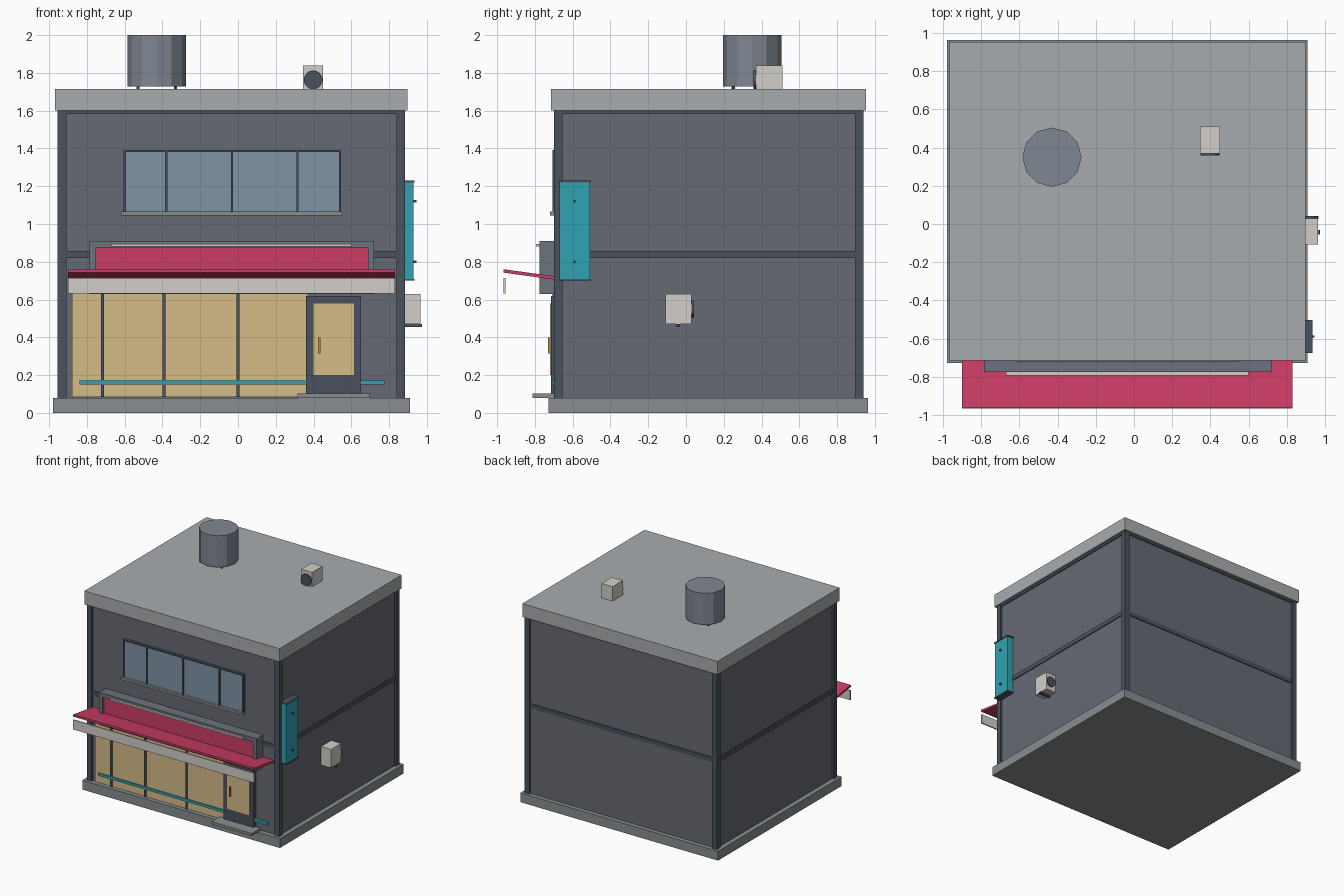
import bpy, bmesh, math
from mathutils import Vector, Matrix

if "Cube" in bpy.data.objects:
    bpy.data.objects.remove(bpy.data.objects["Cube"])


def material(name, hexa):
    srgb = [int(hexa[i:i + 2], 16) / 255 for i in (0, 2, 4)]
    m = bpy.data.materials.new(name)
    m.diffuse_color = [c / 12.92 if c < 0.04 else ((c + 0.055) / 1.055) ** 2.4 for c in srgb] + [1]
    m.use_nodes = True
    m.node_tree.nodes["Principled BSDF"].inputs["Base Color"].default_value = m.diffuse_color
    return m


WALL = material("wall_grey", "666A73")
DARK = material("dark_trim", "4A525D")
STONE = material("concrete", "888D90")
ROOF = material("roof_grey", "A9ACAF")
GLASS = material("blue_glass", "8094A5")
GLOW = material("warm_glass", "D6BC87")
PINK = material("pink", "CC3D66")
CREAM = material("cream", "D2CFC8")
TEAL = material("teal", "32A2B3")
STEEL = material("tank_steel", "808793")
BRASS = material("brass", "B58A45")
FRAME = material("sign_frame_grey", "6C737D")


def finish(name, bm, mat):
    me = bpy.data.meshes.new(name)
    bm.to_mesh(me)
    bm.free()
    me.materials.append(mat)
    ob = bpy.data.objects.new(name, me)
    bpy.context.collection.objects.link(ob)
    return ob


def box(name, x, y, z, mat):
    """Box from (min, max) ranges on each axis."""
    bm = bmesh.new()
    bmesh.ops.create_cube(bm, size=1)
    for v in bm.verts:
        v.co = Vector([(a + b) / 2 + c * (b - a) for (a, b), c in zip((x, y, z), v.co)])
    return finish(name, bm, mat)


def cyl(name, centre, r, depth, axis, n, mat):
    bm = bmesh.new()
    rot = Vector((0, 0, 1)).rotation_difference(Vector(axis)).to_matrix().to_4x4()
    bmesh.ops.create_cone(bm, cap_ends=True, segments=n, radius1=r, radius2=r,
                          depth=depth, matrix=Matrix.Translation(centre) @ rot)
    return finish(name, bm, mat)


# Main shell
X0, X1, Y0, Y1 = -0.955, 0.885, -0.70, 0.94
box("plinth", (-0.98, 0.91), (-0.727, 0.963), (0, 0.08), STONE)
box("walls", (X0 + 0.015, X1 - 0.015), (Y0 + 0.015, Y1 - 0.015), (0.07, 1.61), WALL)
box("roof_slab", (-0.968, 0.898), (-0.715, 0.953), (1.60, 1.715), ROOF)
for px in ((X0, X0 + 0.046), (X1 - 0.046, X1)):
    for py in ((Y0, Y0 + 0.046), (Y1 - 0.046, Y1)):
        box("corner_post", px, py, (0.08, 1.60), DARK)
for bz in ((0.82, 0.858), (1.583, 1.60)):
    box("floor_band", (X0 + 0.007, X1 - 0.007), (Y0 + 0.007, Y1 - 0.007), bz, DARK)

# Upper window
box("upper_window_glass", (-0.60, 0.54), (-0.699, -0.68), (1.065, 1.39), GLASS)
for x in (-0.60, -0.38, -0.032, 0.315, 0.54):
    box("upper_window_mullion", (x - 0.006, x + 0.006), (-0.708, -0.68), (1.065, 1.39), DARK)
box("upper_window_head", (-0.606, 0.546), (-0.708, -0.68), (1.38, 1.392), DARK)
box("upper_window_sill", (-0.62, 0.55), (-0.72, -0.68), (1.045, 1.065), STONE)

# Shop front
box("shop_window", (-0.88, 0.37), (-0.699, -0.68), (0.085, 0.66), GLOW)
for x in (-0.718, -0.393, 0.0):
    box("shop_mullion", (x - 0.008, x + 0.008), (-0.708, -0.68), (0.085, 0.66), DARK)
box("shop_rail", (-0.84, 0.775), (-0.709, -0.68), (0.15, 0.172), TEAL)
box("door", (0.36, 0.65), (-0.714, -0.68), (0.09, 0.62), DARK)
box("door_glass", (0.40, 0.615), (-0.72, -0.70), (0.20, 0.58), GLOW)
box("door_handle", (0.424, 0.436), (-0.731, -0.715), (0.315, 0.40), BRASS)
box("door_step", (0.315, 0.70), (-0.813, -0.69), (0.08, 0.102), STONE)

# Sign board over the shop
box("sign_panel", (-0.755, 0.69), (-0.755, -0.68), (0.635, 0.88), PINK)
box("sign_frame_top", (-0.785, 0.72), (-0.775, -0.68), (0.876, 0.91), FRAME)
box("sign_frame_bottom", (-0.785, 0.72), (-0.775, -0.68), (0.63, 0.655), FRAME)
for x in (-0.785, 0.687):
    box("sign_frame_side", (x, x + 0.033), (-0.775, -0.68), (0.63, 0.91), FRAME)
box("sign_light_strip", (-0.67, 0.60), (-0.793, -0.77), (0.88, 0.893), CREAM)

# Awning sheet rises towards the street, with hanging valance
awning = box("awning", (-0.90, 0.83), (-0.965, -0.69), (-0.009, 0.009), PINK)
for v in awning.data.vertices:
    v.co.z += 0.715 - 0.137 * (v.co.y + 0.70)
box("valance", (-0.90, 0.83), (-0.966, -0.956), (0.632, 0.715), CREAM)

# Blade sign on the right side
box("side_sign", (0.87, 0.93), (-0.67, -0.508), (0.705, 1.223), TEAL)
for z in (0.70, 1.22):
    box("side_sign_cap", (0.87, 0.934), (-0.675, -0.503), (z, z + 0.01), DARK)
for z in (0.80, 1.12):
    box("side_sign_bolt", (0.925, 0.946), (-0.596, -0.584), (z - 0.006, z + 0.006), DARK)

# Side air conditioner
box("side_cooler", (0.868, 0.965), (-0.108, 0.03), (0.47, 0.63), CREAM)
cyl("side_cooler_fan", (0.921, 0.035, 0.55), 0.046, 0.014, (0, 1, 0), 12, DARK)
box("side_cooler_bracket", (0.868, 0.974), (-0.054, -0.032), (0.454, 0.47), DARK)

# Roof air conditioner
box("roof_cooler", (0.345, 0.45), (0.37, 0.51), (1.71, 1.84), CREAM)
cyl("roof_cooler_fan", (0.398, 0.365, 1.763), 0.05, 0.014, (0, -1, 0), 16, DARK)

# Roof water tank on short legs
cyl("water_tank", (-0.43, 0.35, 1.864), 0.155, 0.272, (0, 0, 1), 12, STEEL)
for dx in (-0.10, 0.10):
    for dy in (-0.10, 0.10):
        cyl("tank_leg", (-0.43 + dx, 0.35 + dy, 1.722), 0.009, 0.026, (0, 0, 1), 6, DARK)
